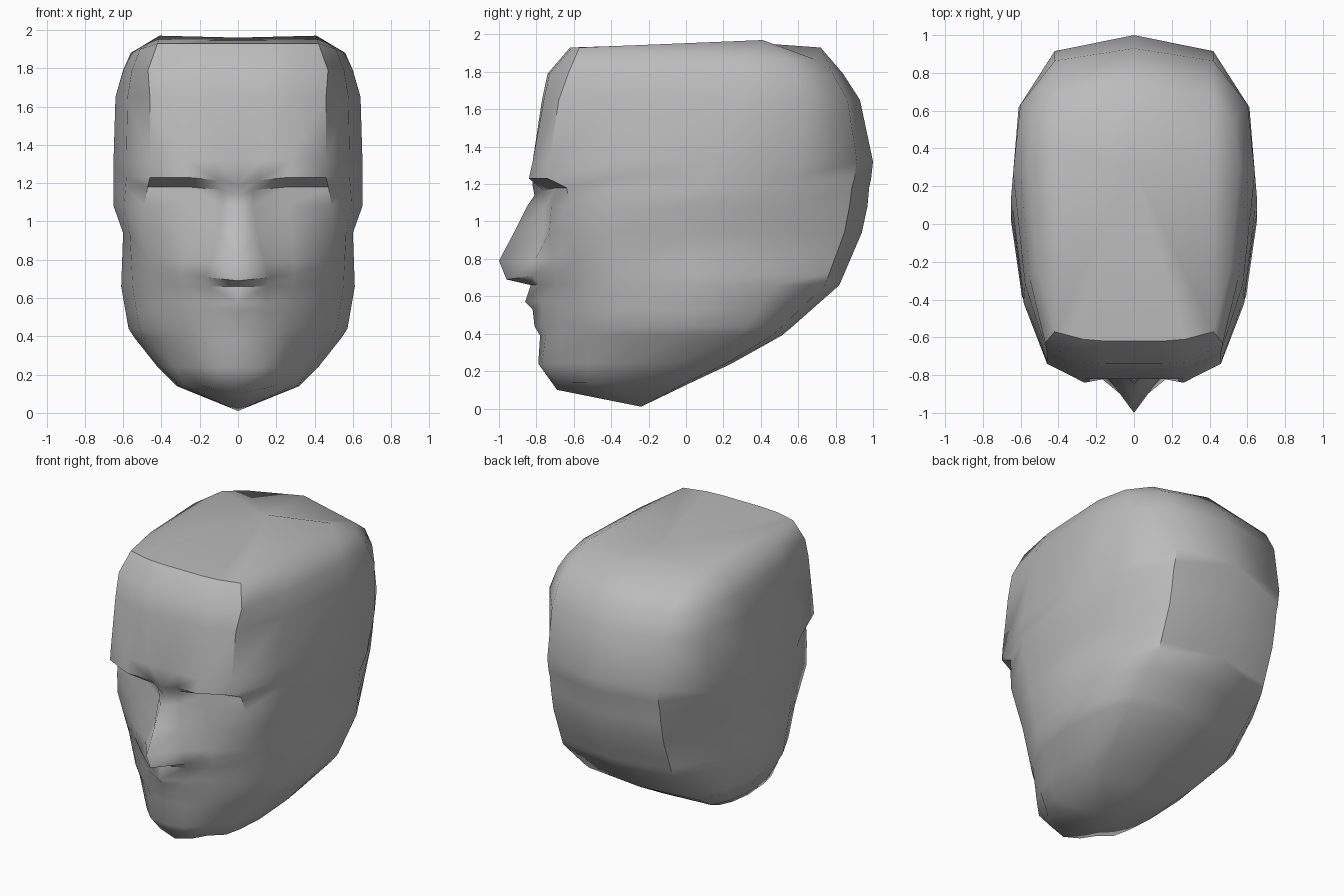
import bpy
import bmesh
import math

default_cube = bpy.data.objects.get("Cube")
if default_cube:
    bpy.data.objects.remove(default_cube, do_unlink=True)

# Skull levels: height, temple x, temple y, half width, ridge y, back y
SKULL = [
    (.14, .28, -.53, .32, -.22, .03),
    (.19, .31, -.53, .38, -.1, .14),
    (.34, .37, -.51, .50, 0, .45),
    (.43, .41, -.53, .57, .02, .56),
    (.66, .44, -.56, .61, .05, .82),
    (.94, .50, -.60, .60, .01, .94),
    (1.08, .49, -.62, .65, .01, .97),
    (1.19, .47, -.64, .65, .06, .98),
    (1.23, .46, -.74, .65, .1, .99),
    (1.32, .46, -.73, .65, .15, 1),
    (1.65, .46, -.68, .64, .27, .93),
    (1.79, .47, -.63, .6, .29, .84),
    (1.93, .42, -.57, .56, .32, .72),
]

# Face levels: height, middle y, inner x, inner y, cheek y, middle drop
FACE = [
    (.14, -.69, .12, -.67, -.61, .04),
    (.24, -.79, .13, -.77, -.68, 0),
    (.39, -.78, .15, -.75, -.66, 0),
    (.44, -.81, .15, -.77, -.67, 0),
    (.53, -.82, .15, -.77, -.68, 0),
    (.57, -.86, .15, -.78, -.69, 0),
    (.66, -.83, .15, -.78, -.69, 0),
    (.72, -.96, .17, -.82, -.70, .03),
    (.79, -1, .14, -.81, -.71, 0),
    (.94, -.92, .10, -.76, -.73, 0),
    (1.08, -.85, .08, -.75, -.72, 0),
    (1.18, -.81, .08, -.76, -.70, .04),
    (1.23, -.82, .10, -.81, -.84, .04),
    (1.32, -.82, .12, -.82, -.82, 0),
    (1.65, -.77, .15, -.77, -.76, 0),
    (1.79, -.74, .15, -.74, -.73, 0),
    (1.93, -.62, .15, -.62, -.61, 0),
]

# How far the top rim sinks from the side of the crown to the back
RIM_SINK = (.03, .05, .06, .06)


def mix(a, b, t):
    return a + (b - a) * t


def skull_at(z):
    """Skull measurements at any height, between the listed levels."""
    for low, high in zip(SKULL, SKULL[1:]):
        if z <= high[0]:
            t = (z - low[0]) / (high[0] - low[0])
            return [mix(a, b, t) for a, b in zip(low, high)][1:]
    return SKULL[-1][1:]


def half_ring(level):
    """Half outline of the head from the middle of the face to the back."""
    z, mid_y, inner_x, inner_y, cheek_y, drop = level
    temple_x, temple_y, width, ridge_y, back_y = skull_at(z)
    return [
        (0, mid_y, z - drop),
        (inner_x, inner_y, z - drop * .4),
        (mix(inner_x, temple_x, .45), cheek_y, z),
        (temple_x, temple_y, z),
        (mix(temple_x, width, .65), mix(temple_y, ridge_y, .38), z),
        (width, ridge_y, z),
        (width * .94, mix(ridge_y, back_y, .55), z),
        (min(.42, width * .82), mix(ridge_y, back_y, .9), z),
        (0, back_y, z),
    ]


def build_head(material):
    bm = bmesh.new()
    rings = [[bm.verts.new(p) for p in half_ring(row)] for row in FACE]
    rim = rings[-1]
    for vert, sink in zip(rim[4:8], RIM_SINK):
        vert.co.z -= sink

    # Face, sides and back of the skull
    for low, high in zip(rings, rings[1:]):
        for i in range(len(low) - 1):
            bm.faces.new((low[i], low[i + 1], high[i + 1], high[i]))

    # Underside, closing to a low point below the jaw
    bottom = bm.verts.new((0, -.24, .01))
    first = rings[0]
    for a, b in zip(first, first[1:]):
        bm.faces.new((bottom, b, a))

    # Crown with a raised corner on each side of its middle
    crown = bm.verts.new((0, .3, 1.96))
    corner = bm.verts.new((.41, .41, 1.97))
    for i in range(len(rim) - 1):
        hub = corner if 3 <= i < 7 else crown
        bm.faces.new((rim[i], rim[i + 1], hub))
    bm.faces.new((crown, rim[3], corner))
    bm.faces.new((crown, corner, rim[7]))

    bmesh.ops.recalc_face_normals(bm, faces=bm.faces)
    mesh = bpy.data.meshes.new("head")
    bm.to_mesh(mesh)
    bm.free()
    mesh.materials.append(material)
    head = bpy.data.objects.new("head", mesh)
    bpy.context.collection.objects.link(head)

    mirror = head.modifiers.new("mirror", 'MIRROR')
    mirror.use_clip = True
    mirror.merge_threshold = .001
    return head


def make_material(name, colour):
    material = bpy.data.materials.new(name)
    material.use_nodes = True
    material.diffuse_color = colour
    shader = material.node_tree.nodes["Principled BSDF"]
    shader.inputs["Base Color"].default_value = colour
    return material


grey = make_material("plain grey", (.5, .5, .5, 1))
head = build_head(grey)

# Smooth shading that keeps the hard creases
bpy.ops.object.select_all(action='DESELECT')
head.select_set(True)
bpy.context.view_layer.objects.active = head
bpy.ops.object.shade_smooth_by_angle(angle=math.radians(45))
